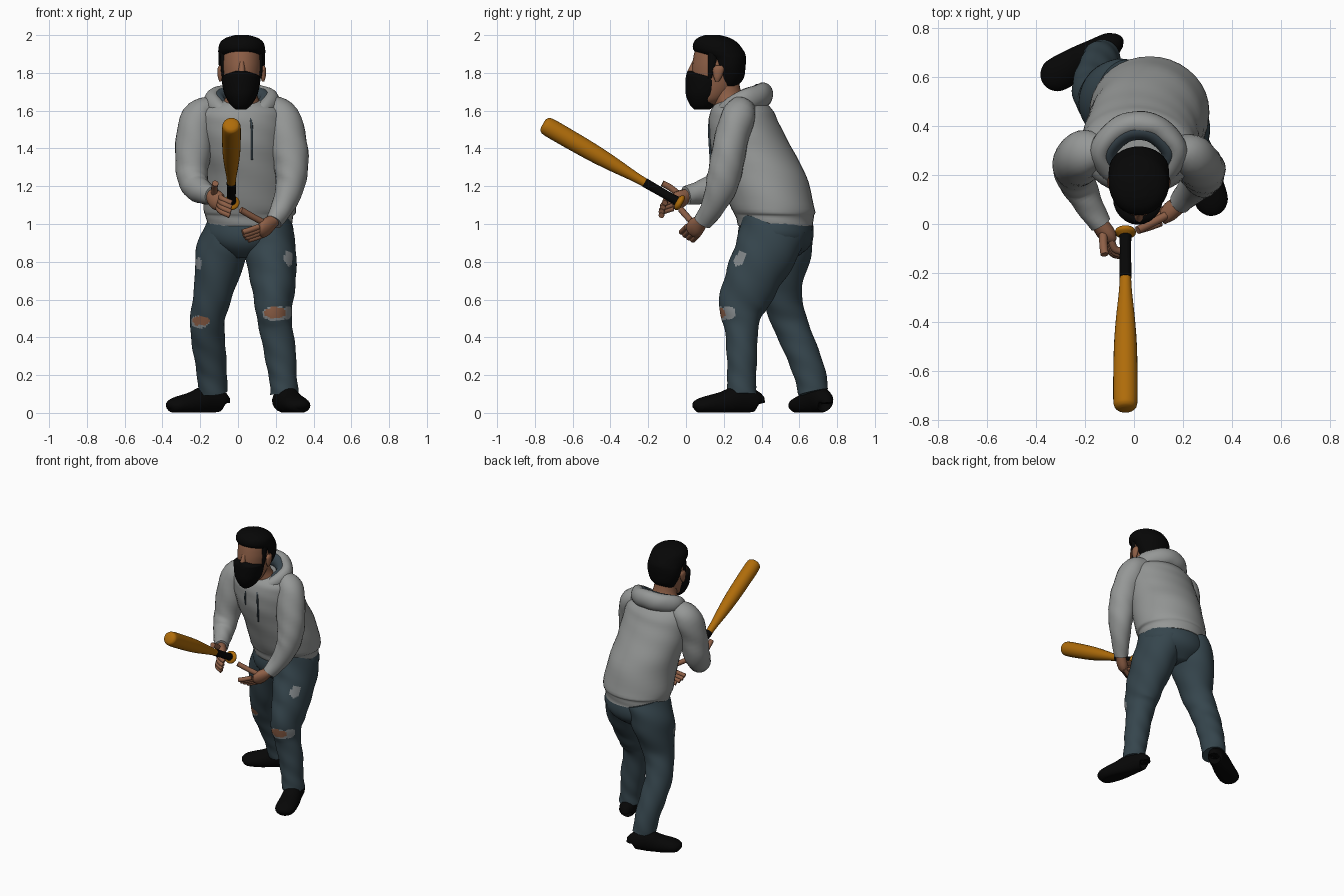
import bpy, bmesh, math
from mathutils import Vector

cube = bpy.data.objects.get("Cube")
if cube:
    bpy.data.objects.remove(cube)

X, Y, Z = Vector((1, 0, 0)), Vector((0, 1, 0)), Vector((0, 0, 1))
MID = .02  # x of the head and neck centre


def material(name, r, g, b):
    mat = bpy.data.materials.new(name)
    mat.use_nodes = True
    mat.diffuse_color = (r, g, b, 1)
    bsdf = next(n for n in mat.node_tree.nodes if n.type == "BSDF_PRINCIPLED")
    bsdf.inputs["Base Color"].default_value = (r, g, b, 1)
    bsdf.inputs["Roughness"].default_value = .8
    return mat


grey = material("hoodie grey", .3, .31, .305)
denim = material("denim blue", .036, .06, .074)
black = material("soft black", .002, .002, .002)
skin = material("skin", .27, .115, .062)
wood = material("orange wood", .43, .15, .003)
pale = material("frayed thread", .24, .26, .27)
lining = material("hood lining", .04, .06, .075)


def spline(rings, steps, closed):
    """Smoothly interpolate a list of rings (x, y, z, radius a, radius b)."""
    n = len(rings)
    pick = lambda i: rings[i % n] if closed else rings[min(max(i, 0), n - 1)]
    out = []
    for i in range(n if closed else n - 1):
        p, q, r, s = (Vector(pick(i + k)) for k in (-1, 0, 1, 2))
        for k in range(steps):
            t = k / steps
            out.append(q + (r - p) * t / 2 + (2 * p - 5 * q + 4 * r - s) * t * t / 2
                       + (3 * q - p - 3 * r + s) * t ** 3 / 2)
    return out if closed else out + [Vector(rings[-1])]


def loft(bm, rings, ref=None, steps=5, sides=24, closed=False, fold=0):
    """Skin rings: level ones if ref is None, otherwise square to the path."""
    path = spline(rings, steps, closed)
    n, loops = len(path), []
    for i, p in enumerate(path):
        u, v = X, Y
        if ref is not None:
            nxt = path[(i + 1) % n] if closed else path[min(i + 1, n - 1)]
            prev = path[i - 1] if closed else path[max(i - 1, 0)]
            t = (nxt - prev).to_3d().normalized()
            u = (ref - t * ref.dot(t)).normalized()
            v = t.cross(u)
        loop = []
        for k in range(sides):
            a = math.tau * k / sides
            w = i * 5 / steps
            s = 1 + fold * math.sin(2 * a + w * .9) * math.sin(a + w * .35)
            off = u * max(p[3], .002) * math.cos(a) + v * max(p[4], .002) * math.sin(a)
            loop.append(bm.verts.new(p.to_3d() + off * s))
        loops.append(loop)
    pairs = list(zip(loops, loops[1:])) + ([(loops[-1], loops[0])] if closed else [])
    for lo, hi in pairs:
        for k in range(sides):
            j = (k + 1) % sides
            bm.faces.new((lo[k], lo[j], hi[j], hi[k]))
    if not closed:
        bm.faces.new(loops[0])
        bm.faces.new(loops[-1])


def part(name, mats, lofts, floor=False, patches=(), **opts):
    """Make one object from lofts; patches are (material index, centre, radii)."""
    bm = bmesh.new()
    for rings in lofts:
        loft(bm, rings, **opts)
    if floor:
        for v in bm.verts:
            v.co.z = max(v.co.z, .003)
    bmesh.ops.recalc_face_normals(bm, faces=bm.faces)
    for index, centre, radii in patches:
        for f in bm.faces:
            d = f.calc_center_median() - Vector(centre)
            if sum((d[k] / radii[k]) ** 2 for k in range(3)) < 1:
                f.material_index = index
    mesh = bpy.data.meshes.new(name)
    bm.to_mesh(mesh)
    bm.free()
    ob = bpy.data.objects.new(name, mesh)
    bpy.context.collection.objects.link(ob)
    for m in mats:
        mesh.materials.append(m)
    bpy.ops.object.select_all(action="DESELECT")
    ob.select_set(True)
    bpy.context.view_layer.objects.active = ob
    bpy.ops.object.shade_smooth_by_angle(angle=math.radians(50))


def tube(points, radius):
    return [(*p, radius, radius) for p in points]


def stack(cx, rows):
    """Level rings around one x from rows of (z, y, half width, half depth)."""
    return [(cx, y, z, a, b) for z, y, a, b in rows]


# Jeans: seat and two legs with torn knees and thighs
part("jeans_seat", [denim], [[(.06, .475, 1.05, .21, .18), (.06, .475, .95, .235, .2),
     (.05, .475, .88, .19, .18), (.04, .47, .82, .08, .11)]])
part("left_jeans_leg", [denim, pale, skin],
     [[(.16, .47, 1, .12, .18), (.175, .42, .85, .135, .165), (.185, .35, .7, .12, .145),
       (.19, .298, .57, .1, .128), (.2, .295, .45, .088, .09), (.225, .295, .3, .083, .08),
       (.24, .295, .18, .073, .076), (.245, .295, .1, .075, .08)]],
     ref=X, steps=18, sides=64, fold=.035,
     patches=[(1, (.2, .18, .525), (.072, .1, .04)), (1, (.265, .22, .53), (.035, .05, .035)),
              (2, (.197, .18, .53), (.06, .1, .03)), (1, (.27, .27, .82), (.026, .07, .042))])
part("right_jeans_leg", [denim, pale, skin],
     [[(-.04, .5, 1, .12, .17), (-.085, .505, .85, .135, .16), (-.13, .505, .65, .105, .11),
       (-.16, .54, .5, .092, .095), (-.155, .6, .36, .088, .088), (-.14, .65, .22, .08, .085),
       (-.13, .675, .11, .077, .08)]],
     ref=X, steps=18, sides=64, fold=.035,
     patches=[(1, (-.205, .45, .482), (.056, .09, .034)), (2, (-.2, .45, .487), (.048, .09, .024)),
              (1, (-.215, .4, .79), (.025, .07, .035))])


# Shoes: one profile swept from heel to toe
def shoe(name, heel, toe):
    rows = ((0, .05, .03, .025), (.03, .06, .055, .05), (.28, .07, .075, .06),
            (.55, .05, .062, .068), (.84, .04, .045, .068), (.96, .035, .03, .045),
            (1, .03, .008, .015))
    rings = []
    for t, z, high, wide in rows:
        p = Vector(heel).lerp(Vector(toe), t)
        rings.append((p.x, p.y, z, high, wide))
    part(name, [black], [rings], floor=True, ref=Z)


shoe("left_shoe", (.225, .38), (.335, .04))
shoe("right_shoe", (-.08, .74), (-.37, .58))

# Hoodie: body, sleeves, rolled hood with lining, drawstrings
part("hoodie_body", [grey],
     [[(.06, .475, .99, .222, .198), (.062, .47, 1.04, .232, .207), (.063, .46, 1.08, .245, .22),
       (.055, .41, 1.25, .238, .23), (.03, .345, 1.4, .24, .215), (.02, .31, 1.52, .24, .19),
       (.02, .295, 1.6, .22, .165), (.02, .29, 1.65, .13, .12), (.02, .28, 1.66, .07, .07)]],
     fold=.012, sides=36)
part("right_sleeve", [grey],
     [[(-.14, .3, 1.62, .06, .07), (-.207, .285, 1.565, .09, .1), (-.235, .25, 1.42, .098, .095),
       (-.243, .22, 1.28, .085, .09), (-.225, .16, 1.2, .073, .078), (-.185, .08, 1.17, .058, .063),
       (-.135, 0, 1.15, .045, .05)]], ref=X, fold=.04)
part("left_sleeve", [grey],
     [[(.17, .3, 1.62, .06, .07), (.237, .275, 1.565, .092, .09), (.265, .235, 1.42, .1, .09),
       (.283, .21, 1.3, .09, .09), (.275, .19, 1.2, .077, .085), (.235, .14, 1.09, .06, .063),
       (.19, .09, 1.01, .045, .05)]], ref=X, fold=.04)

half = [(.11, .21, 1.605, .042, .04), (.155, .3, 1.65, .058, .045), (.085, .385, 1.675, .063, .05)]
hood = ([(MID, .165, 1.55, .035, .03)] + [(MID - d, *rest) for d, *rest in half]
        + [(MID, .41, 1.685, .065, .052)] + [(MID + d, *rest) for d, *rest in half[::-1]])
inner = [(MID + (x - MID) * .8, .27 + (y - .27) * .8, z + .008, a * .75, b * .75)
         for x, y, z, a, b in hood]
part("hood", [grey], [hood], ref=Z, closed=True, fold=.03)
part("hood_lining", [lining], [inner], ref=Z, closed=True)
part("drawstrings", [lining],
     [tube([(MID + dx, .13, 1.56), (MID + dx * 1.2, .122, 1.5), (MID + dx * 1.2, .131, low)], .006)
      for dx, low in ((-.04, 1.44), (.045, 1.34))], ref=X, sides=8)

# Head: neck, face, ears, nose
part("neck", [skin], [stack(MID, [(1.58, .25, .12, .1), (1.63, .24, .105, .09),
                                  (1.69, .215, .08, .08), (1.78, .19, .075, .085)])])
part("face", [skin], [stack(MID, [(1.63, .11, .035, .045), (1.66, .125, .07, .085),
     (1.72, .15, .09, .115), (1.8, .165, .102, .135), (1.86, .168, .105, .133),
     (1.93, .17, .095, .118), (1.97, .15, .05, .06)])])
part("ears", [skin], [stack(MID + s * .113, [(1.755, .165, .006, .01), (1.78, .168, .014, .022),
     (1.82, .172, .016, .03), (1.84, .175, .006, .015)]) for s in (-1, 1)], sides=12)
part("nose", [skin], [stack(MID, [(1.86, .045, .012, .012), (1.81, .03, .018, .022),
                                  (1.78, .025, .02, .022)])], sides=12)

# Hair cap, low at the nape, with sideburns, and the face mask
part("hair", [black], [stack(MID, [(1.73, .225, .075, .045), (1.77, .23, .1, .075),
     (1.83, .225, .12, .09), (1.875, .215, .123, .102), (1.9, .19, .124, .124),
     (1.925, .169, .124, .131), (1.96, .156, .115, .116), (1.985, .147, .085, .085),
     (2, .14, .035, .04)])], sides=32)
part("sideburns", [black], [stack(MID + s * .096, [(1.77, .125, .008, .01), (1.82, .135, .014, .018),
     (1.91, .145, .018, .03)]) for s in (-1, 1)], sides=12)
part("mask", [black], [stack(MID - .004, [(1.605, .085, .025, .04), (1.63, .088, .055, .067),
     (1.68, .1, .085, .1), (1.73, .107, .098, .11), (1.77, .108, .102, .11),
     (1.788, .085, .09, .084), (1.81, .045, .028, .038)])])


# Hands: palm, four fingers fanned along the spread, and a thumb
def hand(name, wrist, palm, spread, reach, curl, thumb):
    wrist, palm, spread, reach, curl = map(Vector, (wrist, palm, spread, reach, curl))
    mid = wrist.lerp(palm, .6)
    lofts = [[(*wrist, .034, .034), (*mid, .05, .036), (*palm, .046, .028),
              (*palm.lerp(palm + reach, .25), .025, .016)]]
    for i in range(4):
        base = palm + spread * (i - 1.5)
        knuckle = base + reach * (1 - .1 * abs(i - 1.5))
        lofts.append(tube([base, knuckle, knuckle + curl], .015))
    lofts.append(tube(thumb, .017))
    part(name, [skin], lofts, ref=spread.normalized(), sides=12)


hand("right_hand", (-.145, .01, 1.155), (-.1, -.06, 1.115), (.003, .006, .022),
     (.02, -.06, -.02), (.045, -.01, -.02),
     [(-.125, -.03, 1.15), (-.125, -.08, 1.19), (-.12, -.125, 1.215)])
hand("left_hand", (.19, .085, 1.02), (.125, .035, .965), (.01, .02, -.014),
     (-.055, -.02, -.02), (-.04, -.012, -.012),
     [(.14, .04, 1.005), (.075, .005, 1.04), (.015, -.025, 1.075)])

# Bat: knob, grip and barrel along one axis
BUTT, TIP = Vector((-.035, -.02, 1.105)), Vector((-.035, -.757, 1.53))


def bat_part(name, mat, rows):
    part(name, [mat], [[(*BUTT.lerp(TIP, t), r, r) for t, r in rows]], ref=X)


bat_part("bat_knob", wood, [(0, .025), (.008, .04), (.025, .042), (.04, .025)])
bat_part("bat_grip", black, [(.03, .026), (.1, .023), (.27, .025)])
bat_part("bat_barrel", wood, [(.265, .023), (.35, .027), (.5, .039), (.65, .047),
                              (.85, .05), (.96, .049), (.99, .04), (1, .022)])
